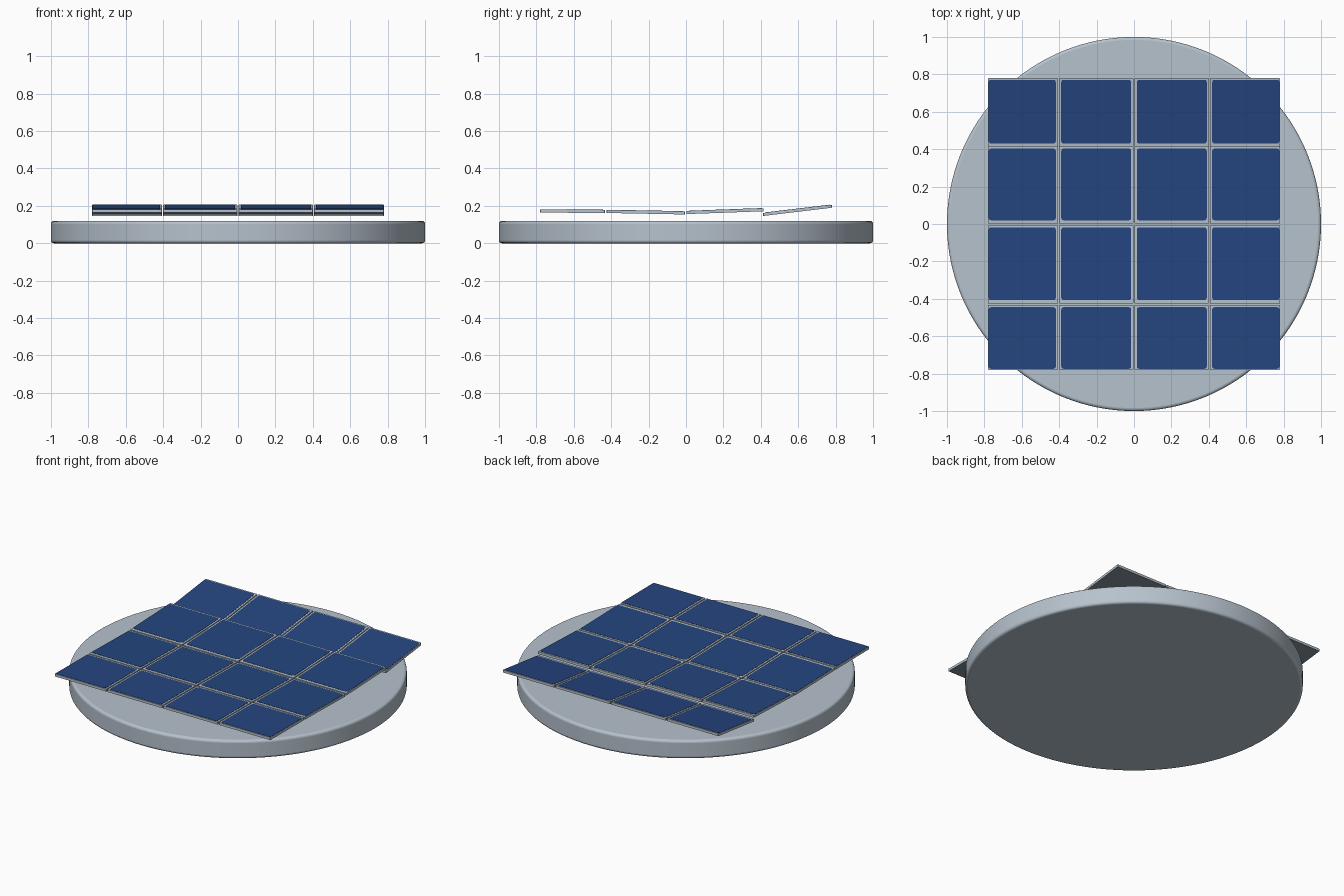
import bpy, bmesh, math
from mathutils import Matrix

if "Cube" in bpy.data.objects:
    bpy.data.objects.remove(bpy.data.objects["Cube"])


def material(name, rgb):
    m = bpy.data.materials.new(name)
    m.diffuse_color = (*rgb, 1)
    m.use_nodes = True
    m.node_tree.nodes["Principled BSDF"].inputs["Base Color"].default_value = m.diffuse_color
    return m


SILVER = material("pale silver", (0.47, 0.54, 0.61))
BLUE = material("solar blue", (0.018, 0.060, 0.215))
BACK = material("panel back grey", (0.21, 0.27, 0.32))


def make_object(name, bm, mats):
    mesh = bpy.data.meshes.new(name)
    bmesh.ops.recalc_face_normals(bm, faces=bm.faces[:])
    bm.to_mesh(mesh)
    bm.free()
    ob = bpy.data.objects.new(name, mesh)
    bpy.context.collection.objects.link(ob)
    for m in mats:
        mesh.materials.append(m)
    return ob


def rounded_prism(name, x0, x1, y0, y1, radius, z_of, low, high, mats):
    """Rounded rectangle slab whose height follows the row slope."""
    bm = bmesh.new()
    outline = []
    for k, (cx, cy) in enumerate([(x1 - radius, y1 - radius), (x0 + radius, y1 - radius),
                                  (x0 + radius, y0 + radius), (x1 - radius, y0 + radius)]):
        for s in range(4):
            a = math.pi / 2 * (k + s / 3)
            outline.append((cx + radius * math.cos(a), cy + radius * math.sin(a)))
    bottom = [bm.verts.new((x, y, z_of(y) + low)) for x, y in outline]
    top = [bm.verts.new((x, y, z_of(y) + high)) for x, y in outline]
    n = len(outline)
    bm.faces.new(top)
    under = bm.faces.new(bottom[::-1])
    for i in range(n):
        bm.faces.new((bottom[i], bottom[(i + 1) % n], top[(i + 1) % n], top[i]))
    if len(mats) > 1:
        under.material_index = 1
    return make_object(name, bm, mats)


# Round base disc with softened rims
bm = bmesh.new()
bmesh.ops.create_cone(bm, cap_ends=True, segments=128, radius1=1, radius2=1, depth=0.12,
                      matrix=Matrix.Translation((0, 0, 0.06)))
base = make_object("base_disc", bm, [SILVER])
bev = base.modifiers.new("rim", "BEVEL")
bev.width = 0.016
bev.segments = 4
bev.limit_method = 'ANGLE'
bpy.context.view_layer.objects.active = base
base.select_set(True)
bpy.ops.object.shade_smooth_by_angle(angle=math.radians(35))

# Columns: panel x range, rows: panel y range with lower height at both ends
columns = [(-0.78, -0.407), (-0.40, -0.004), (0.004, 0.40), (0.407, 0.78)]
rows = [(-0.78, -0.433, 0.164, 0.162),
        (-0.425, -0.006, 0.162, 0.154),
        (0.002, 0.415, 0.156, 0.171),
        (0.412, 0.78, 0.146, 0.190)]

# Tilted solar panels: a framed slab with a thin blue cell on top
for r, (y0, y1, za, zb) in enumerate(rows):
    def z_of(y, y0=y0, y1=y1, za=za, zb=zb):
        return za + (zb - za) * (y - y0) / (y1 - y0)
    for c, (x0, x1) in enumerate(columns):
        tag = f"{r + 1}_{c + 1}"
        rounded_prism("panel_frame_" + tag, x0, x1, y0, y1, 0.003, z_of, 0, 0.016,
                      [SILVER, BACK])
        # thinner frame border along the outside edge of the array
        left = 0.003 if c == 0 else 0.011
        right = 0.003 if c == 3 else 0.011
        front = 0.006 if r == 0 else 0.018
        back = 0.009 if r == 3 else 0.012
        rounded_prism("solar_cell_" + tag, x0 + left, x1 - right, y0 + front, y1 - back,
                      0.012, z_of, 0.015, 0.0175, [BLUE])
